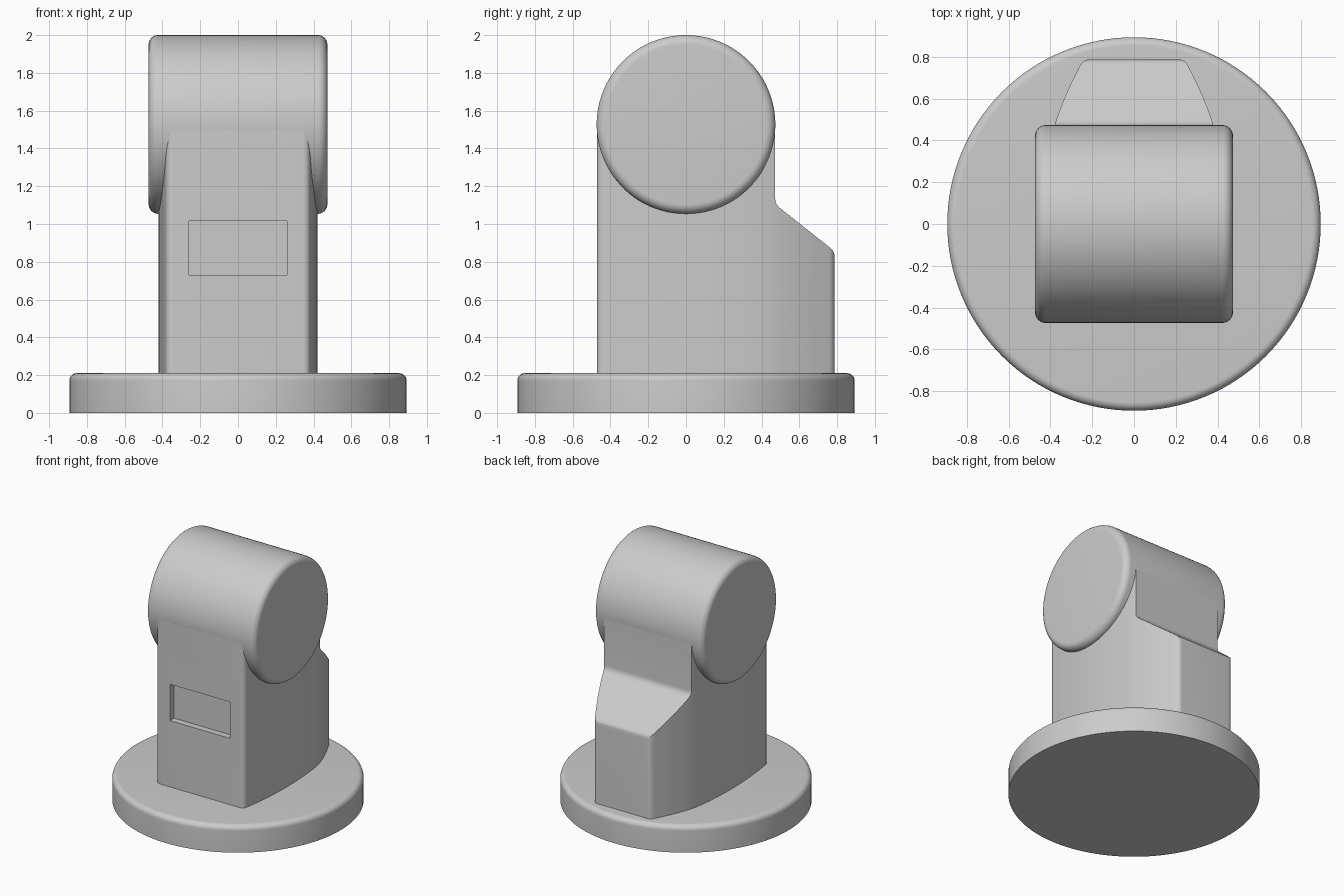
import bpy, bmesh, math
from mathutils import Vector, Matrix

cube = bpy.data.objects.get("Cube")
if cube:
    bpy.data.objects.remove(cube, do_unlink=True)


def add_object(name, bm):
    bmesh.ops.recalc_face_normals(bm, faces=bm.faces)
    mesh = bpy.data.meshes.new(name)
    bm.to_mesh(mesh)
    bm.free()
    obj = bpy.data.objects.new(name, mesh)
    bpy.context.collection.objects.link(obj)
    return obj


def activate(obj):
    bpy.ops.object.select_all(action='DESELECT')
    obj.select_set(True)
    bpy.context.view_layer.objects.active = obj


def shade(obj, degrees=30):
    activate(obj)
    bpy.ops.object.shade_smooth_by_angle(angle=math.radians(degrees))


def prism(name, points, direction):
    """Extrude a closed outline along a direction."""
    bm = bmesh.new()
    face = bm.faces.new([bm.verts.new(p) for p in points])
    new = bmesh.ops.extrude_face_region(bm, geom=[face])["geom"]
    verts = [g for g in new if isinstance(g, bmesh.types.BMVert)]
    bmesh.ops.translate(bm, verts=verts, vec=direction)
    return add_object(name, bm)


def lathe(name, profile, steps=128):
    """Spin a (radius, height) profile around z, capping its ends on the axis."""
    bm = bmesh.new()
    verts = [bm.verts.new((r, 0, z)) for r, z in profile]
    edges = [bm.edges.new(pair) for pair in zip(verts, verts[1:])]
    bmesh.ops.spin(bm, geom=verts + edges, cent=(0, 0, 0), axis=(0, 0, 1),
                   angle=math.tau, steps=steps)
    bmesh.ops.remove_doubles(bm, verts=bm.verts, dist=1e-5)
    return add_object(name, bm)


def arc(cx, cy, r, start, end, steps=8):
    angles = [math.radians(start + (end - start) * i / steps) for i in range(steps + 1)]
    return [(cx + r * math.cos(a), cy + r * math.sin(a)) for a in angles]


def smooth_path(points, steps=6):
    """Catmull-Rom curve through the points."""
    p = [Vector(q) for q in points]
    p = [2 * p[0] - p[1]] + p + [2 * p[-1] - p[-2]]
    out = []
    for a, b, c, d in zip(p, p[1:], p[2:], p[3:]):
        for i in range(steps):
            t = i / steps
            out.append(0.5 * (2 * b + (c - a) * t + (2 * a - 5 * b + 4 * c - d) * t**2
                              + (3 * b - a - 3 * c + d) * t**3))
    return out + [p[-2]]


def round_corner(before, corner, after, radius, steps=5):
    """Soft curve replacing one outline corner."""
    c = Vector(corner)
    a = c + (Vector(before) - c).normalized() * radius
    b = c + (Vector(after) - c).normalized() * radius
    return [a.lerp(c, i / steps).lerp(c.lerp(b, i / steps), i / steps)
            for i in range(steps + 1)]


def boolean(obj, cutter, operation):
    mod = obj.modifiers.new(operation.title(), 'BOOLEAN')
    mod.operation = operation
    mod.solver = 'EXACT'
    mod.object = cutter
    activate(obj)
    bpy.ops.object.modifier_apply(modifier=mod.name)
    bpy.data.objects.remove(cutter, do_unlink=True)


# Round base with a softened top rim
BASE_R, BASE_H, RIM = 0.893, 0.21, 0.04
base = lathe("base", [(0, 0), (BASE_R, 0)]
             + arc(BASE_R - RIM, BASE_H - RIM, RIM, 0, 90) + [(0, BASE_H)])
shade(base)

# Horizontal barrel head with rounded ends
HEAD_R, HEAD_HALF, HEAD_Z, EDGE = 0.473, 0.473, 1.527, 0.05
rim = arc(HEAD_R - EDGE, HEAD_HALF - EDGE, EDGE, 0, 90)
head = lathe("head", [(0, -HEAD_HALF)] + [(r, -z) for r, z in reversed(rim)]
             + rim + [(0, HEAD_HALF)])
head.data.transform(Matrix.Translation((0, 0, HEAD_Z)) @ Matrix.Rotation(math.pi / 2, 4, 'Y'))
shade(head)

# Column: bowed plan extruded upward
FRONT, REAR = -0.472, 0.787
side = smooth_path([(0.385, -0.43), (0.405, -0.28), (0.419, -0.08), (0.419, 0.12),
                    (0.405, 0.32), (0.38, 0.47), (0.325, 0.62), (0.262, 0.75)])
half = (round_corner((0, FRONT), (0.378, FRONT), side[0], 0.035)
        + side + round_corner(side[-1], (0.242, REAR), (0, REAR), 0.03))
plan = half + [Vector((-p.x, p.y)) for p in reversed(half)]
column = prism("column", [(p.x, p.y, 0.15) for p in plan], (0, 0, 1.5))

# Side outline trims the column to its sloped rear shoulder
neck, shoulder, foot = (0.472, 1.105), (REAR, 0.855), (REAR, 0.1)
outline = ([Vector((-0.6, 0.1)), Vector(foot)]
           + round_corner(foot, shoulder, neck, 0.03)
           + round_corner(shoulder, neck, (0.472, HEAD_Z), 0.03)
           + [Vector((0.472, HEAD_Z)), Vector((-0.6, HEAD_Z))])
outline = [Vector((p.x + (0.01 if p.y < 0.8 and p.x > 0 else 0), p.y)) for p in outline]
trim = prism("column_trim", [(-0.6, p.x, p.y) for p in outline], (1.2, 0, 0))
boolean(column, trim, 'INTERSECT')

# Shallow rectangular recess in the front face
DEPTH = 0.05
recess = prism("recess_cutter", [(x, FRONT - 0.1, z) for x, z in
               ((-0.26, 0.73), (0.26, 0.73), (0.26, 1.015), (-0.26, 1.015))],
               (0, DEPTH + 0.1, 0))
boolean(column, recess, 'DIFFERENCE')
shade(column)
